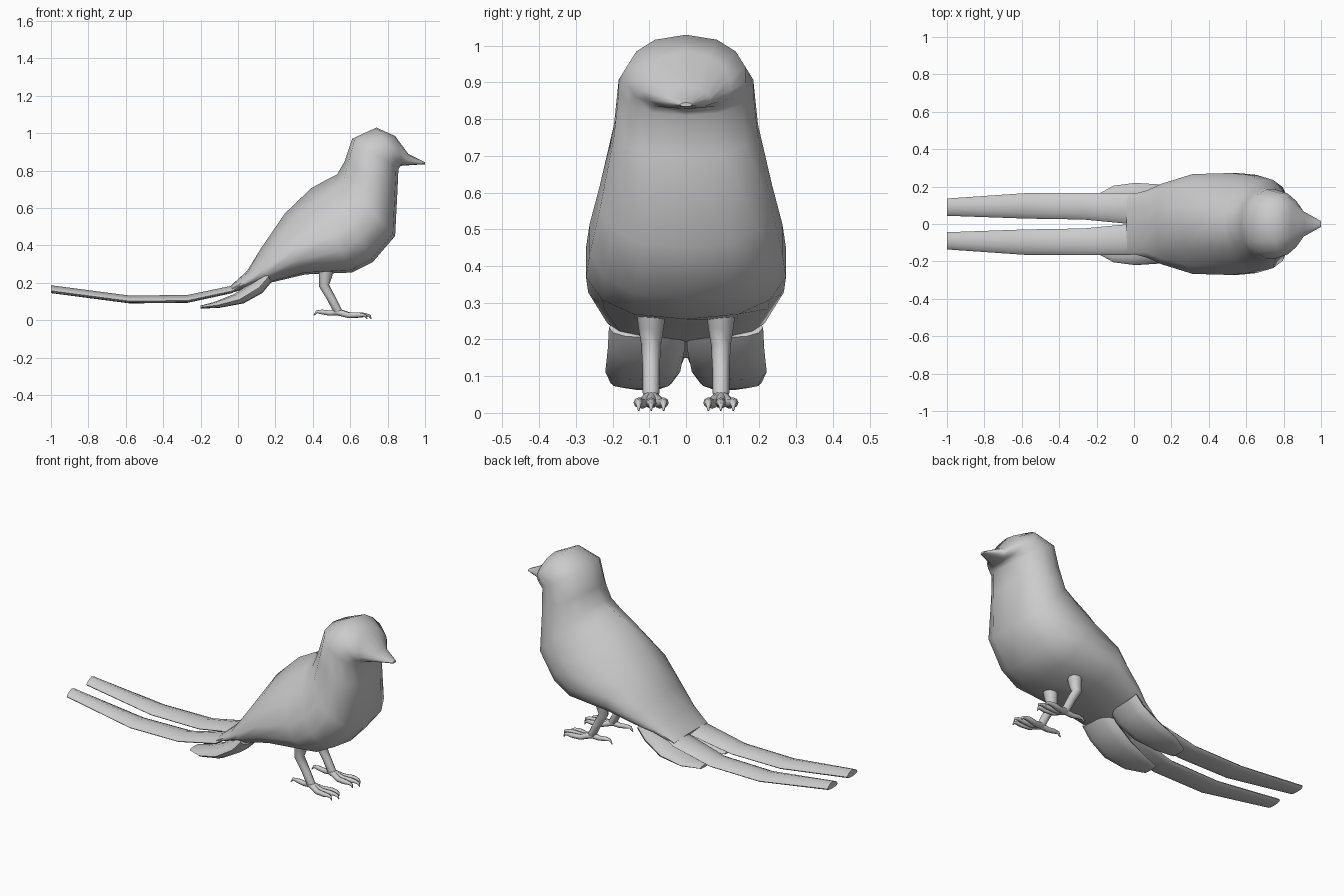
import bpy, bmesh, math


def ring(top, bot, w, y0=0.0, bias=1.0, n=14):
    """Closed rounded section between an upper and a lower (x, z) point."""
    pts = []
    for k in range(n):
        t = 2 * math.pi * k / n
        f = ((1 - math.cos(t)) / 2) ** bias
        s = math.sin(t)
        y = y0 + w * math.copysign(abs(s) ** 0.8, s)
        pts.append((top[0] + (bot[0] - top[0]) * f, y, top[1] + (bot[1] - top[1]) * f))
    return pts


def loft(name, rings, angle=50):
    bm = bmesh.new()
    rows = [[bm.verts.new(p) for p in r] for r in rings]
    n = len(rows[0])
    for a, b in zip(rows, rows[1:]):
        for k in range(n):
            bm.faces.new((a[k], a[(k + 1) % n], b[(k + 1) % n], b[k]))
    bm.faces.new(rows[0])
    bm.faces.new(rows[-1][::-1])
    bmesh.ops.recalc_face_normals(bm, faces=bm.faces)
    me = bpy.data.meshes.new(name)
    bm.to_mesh(me)
    bm.free()
    ob = bpy.data.objects.new(name, me)
    bpy.context.collection.objects.link(ob)
    smooth(ob, angle)


def smooth(ob, angle=50):
    bpy.ops.object.select_all(action='DESELECT')
    ob.select_set(True)
    bpy.context.view_layer.objects.active = ob
    if ob.type == 'CURVE':
        bpy.ops.object.convert(target='MESH')
    bpy.ops.object.shade_smooth_by_angle(angle=math.radians(angle))


def tube(name, pts):
    """Tapered tube; each point is x, y, z, radius."""
    cu = bpy.data.curves.new(name, 'CURVE')
    cu.dimensions = '3D'
    cu.bevel_depth = 1.0
    cu.bevel_resolution = 2
    cu.use_fill_caps = True
    sp = cu.splines.new('POLY')
    sp.points.add(len(pts) - 1)
    for p, (x, y, z, r) in zip(sp.points, pts):
        p.co = (x, y, z, 1)
        p.radius = r
    ob = bpy.data.objects.new(name, cu)
    bpy.context.collection.objects.link(ob)
    smooth(ob)


# Body, head and beak in one loft: upper point, lower point, half width, bias
body = [
    ((-0.04, 0.183), (-0.02, 0.150), 0.155, 1.0),
    ((0.05, 0.265), (0.10, 0.190), 0.185, 0.8),
    ((0.12, 0.380), (0.17, 0.200), 0.220, 0.6),
    ((0.25, 0.570), (0.36, 0.245), 0.272, 0.6),
    ((0.39, 0.705), (0.61, 0.255), 0.278, 0.6),
    ((0.48, 0.755), (0.72, 0.310), 0.268, 0.65),
    ((0.53, 0.780), (0.84, 0.450), 0.240, 0.75),
    ((0.57, 0.850), (0.853, 0.700), 0.200, 0.9),
    ((0.61, 0.970), (0.858, 0.810), 0.187, 1.0),
    ((0.74, 1.030), (0.870, 0.825), 0.165, 0.9),
    ((0.84, 0.985), (0.882, 0.827), 0.125, 0.8),
    ((0.91, 0.890), (0.905, 0.828), 0.068, 0.8),
    ((1.00, 0.845), (1.00, 0.834), 0.016, 1.0),
]
loft("body", [ring(t, b, w, 0, e) for t, b, w, e in body], 60)

# Long tail feathers: x, top z, bottom z, centre y, half width
tail = [
    (0.08, 0.270, 0.220, 0.085, 0.075),
    (-0.03, 0.185, 0.145, 0.083, 0.082),
    (-0.27, 0.135, 0.093, 0.095, 0.071),
    (-0.58, 0.132, 0.090, 0.097, 0.068),
    (-1.00, 0.187, 0.145, 0.090, 0.046),
]
# Short under-tail feathers: upper point, lower point, centre y, half width
under = [
    ((0.14, 0.270), (0.18, 0.205), 0.105, 0.105),
    ((0.09, 0.215), (0.13, 0.145), 0.108, 0.105),
    ((-0.02, 0.140), (0.03, 0.090), 0.118, 0.102),
    ((-0.12, 0.100), (-0.10, 0.066), 0.122, 0.083),
    ((-0.20, 0.078), (-0.20, 0.062), 0.110, 0.045),
]
for s, side in ((1, "left"), (-1, "right")):
    loft(side + "_tail_feather",
         [ring((x, zt), (x, zb), w, s * y, 0.5, 12) for x, zt, zb, y, w in tail])
    loft(side + "_under_tail",
         [ring(t, b, w, s * y, 0.8, 12) for t, b, y, w in under])

    # Leg
    c = s * 0.095
    tube(side + "_leg", [(0.475, c, 0.30, 0.042), (0.468, c, 0.235, 0.035),
                         (0.46, c, 0.185, 0.027), (0.50, c, 0.115, 0.023),
                         (0.53, c, 0.055, 0.023), (0.55, c, 0.035, 0.016)])
    # Three front toes with hooked claws
    for i, (dy, reach) in enumerate(((-0.034, 0.88), (0, 1.0), (0.034, 0.88))):
        toe = [(0.0, 0.0, 0.045, 0.018), (0.07, 0.7, 0.026, 0.015),
               (0.125, 1.0, 0.028, 0.014), (0.155, 1.0, 0.028, 0.010),
               (0.175, 1.0, 0.022, 0.007), (0.182, 1.0, 0.006, 0.002)]
        tube(f"{side}_front_toe_{i + 1}",
             [(0.53 + x * reach, c + dy * f, z, r) for x, f, z, r in toe])
    # Hind toe
    tube(side + "_hind_toe", [(0.54, c, 0.045, 0.018), (0.49, c, 0.038, 0.014),
                              (0.45, c, 0.044, 0.013), (0.42, c, 0.045, 0.008),
                              (0.405, c, 0.025, 0.002)])
